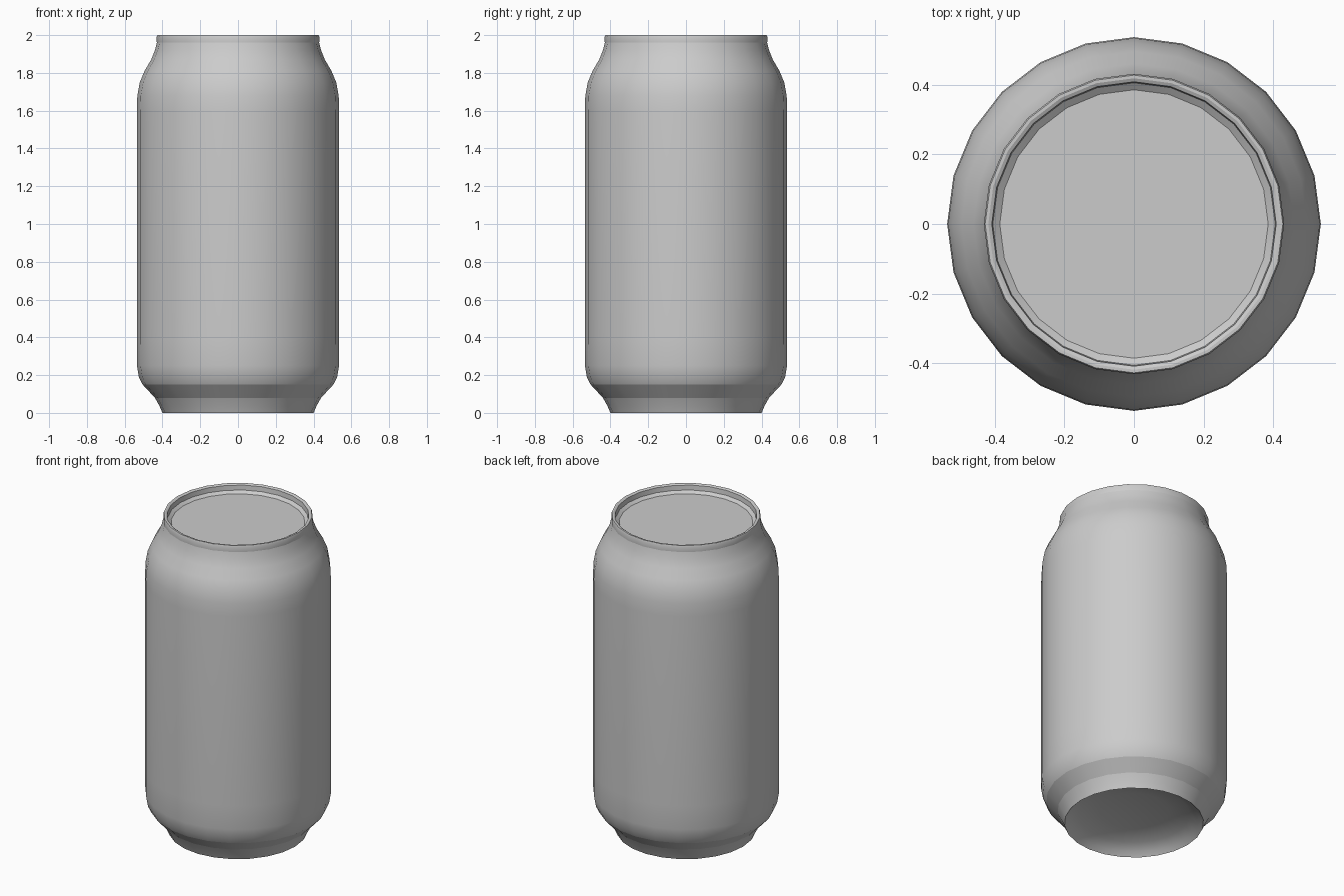
import bpy, bmesh, math

cube = bpy.data.objects.get("Cube")
if cube:
    bpy.data.objects.remove(cube, do_unlink=True)

SIDES = 24

# Brushed metal grey
metal = bpy.data.materials.new("metal grey")
metal.use_nodes = True
metal.diffuse_color = (0.6, 0.6, 0.6, 1)
metal.node_tree.nodes["Principled BSDF"].inputs["Base Color"].default_value = (0.6, 0.6, 0.6, 1)


def lathe(name, profile, sharp_rings=(), sides=SIDES):
    """Revolve (radius, z) points listed from bottom to top around z."""
    bm = bmesh.new()
    rings = []
    for r, z in profile:
        if r == 0:
            rings.append([bm.verts.new((0, 0, z))] * sides)
        else:
            rings.append([bm.verts.new((r * math.sin(2 * math.pi * i / sides),
                                        -r * math.cos(2 * math.pi * i / sides), z))
                          for i in range(sides)])
    for a, b in zip(rings, rings[1:]):
        for i in range(sides):
            j = (i + 1) % sides
            bm.faces.new(list(dict.fromkeys((a[i], a[j], b[j], b[i]))))
    for k in sharp_rings:
        for i in range(sides):
            bm.edges.get((rings[k][i], rings[k][(i + 1) % sides])).smooth = False
    for f in bm.faces:
        f.smooth = True
    mesh = bpy.data.meshes.new(name)
    bm.to_mesh(mesh)
    bm.free()
    mesh.materials.append(metal)
    ob = bpy.data.objects.new(name, mesh)
    bpy.context.collection.objects.link(ob)
    return ob


# Side wall: foot, lower taper, straight body, shoulder and neck
lathe("can_body", [
    (0.40, 0.0), (0.415, 0.035), (0.44, 0.08), (0.505, 0.15), (0.525, 0.19),
    (0.535, 0.25), (0.536, 0.40), (0.536, 1.60), (0.533, 1.68), (0.52, 1.75),
    (0.495, 1.81), (0.46, 1.87), (0.44, 1.92), (0.43, 1.96)], sharp_rings=(2, 3))

# Rolled rim with its inner wall
lathe("top_rim", [
    (0.43, 1.96), (0.431, 1.99), (0.427, 2.0), (0.418, 2.0),
    (0.408, 1.995), (0.405, 1.965)], sharp_rings=(2, 3, 4))

# Recessed lid
lathe("lid", [(0.405, 1.965), (0.385, 1.95), (0, 1.95)], sharp_rings=(1,))

# Domed underside
lathe("base_dome", [(0, 0.09), (0.20, 0.08), (0.32, 0.055), (0.375, 0.025), (0.40, 0.0)])
